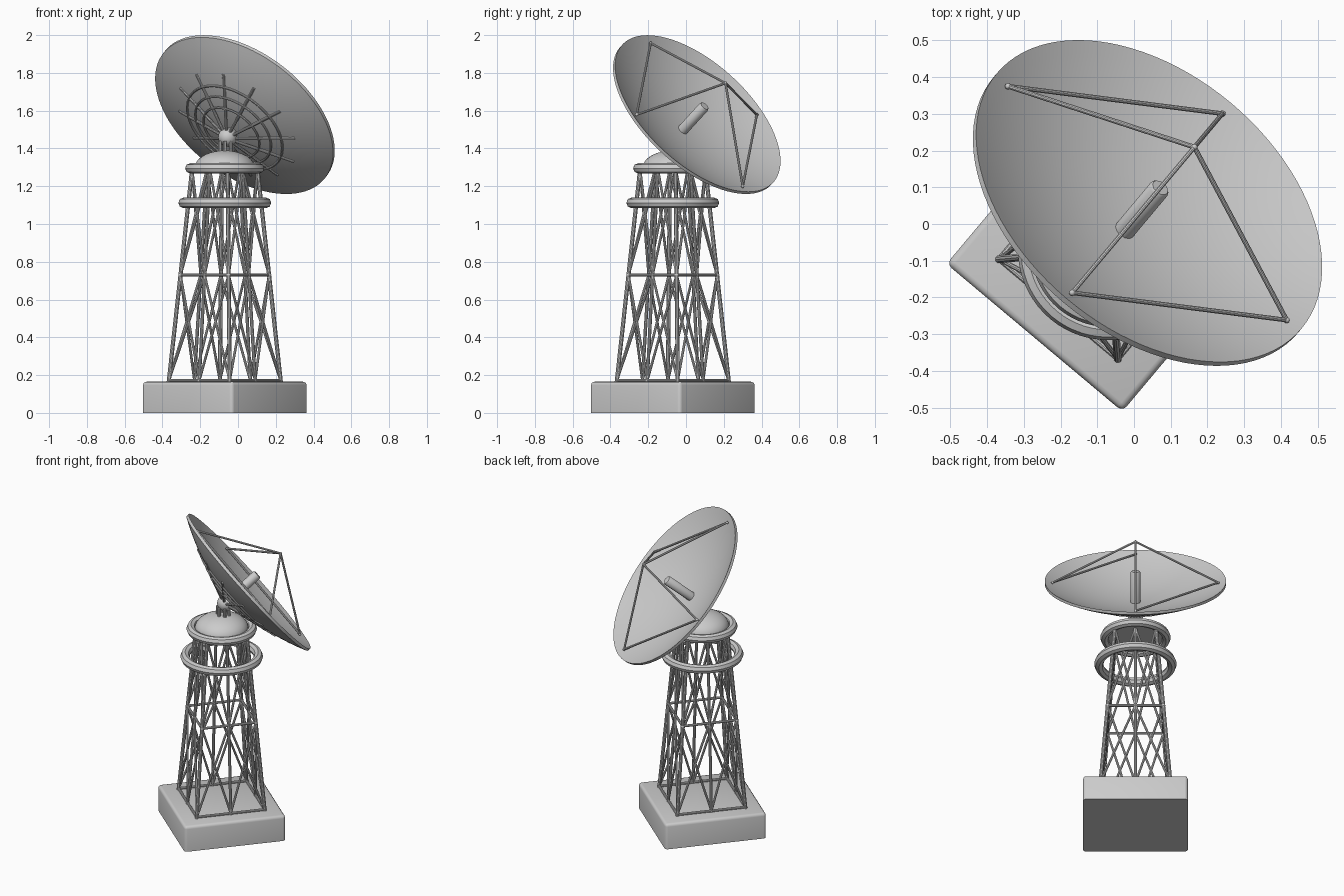
import bpy, bmesh, math
from mathutils import Vector, Matrix

if "Cube" in bpy.data.objects:
    bpy.data.objects.remove(bpy.data.objects["Cube"])

# Tower frame (turned 40 degrees) and dish frame (tipped 50 degrees from vertical)
TOWER = Matrix.Translation((-0.07, -0.07, 0)) @ Matrix.Rotation(math.radians(-40), 4, 'Z')
DISH = TOWER @ Matrix.Translation((0, 0.173, 1.585)) @ Matrix.Rotation(math.radians(-50), 4, 'X')


def finish(bm, name, frame, smooth=True):
    bmesh.ops.recalc_face_normals(bm, faces=bm.faces)
    me = bpy.data.meshes.new(name)
    bm.to_mesh(me)
    bm.free()
    ob = bpy.data.objects.new(name, me)
    bpy.context.collection.objects.link(ob)
    ob.matrix_world = frame
    if smooth:
        bpy.ops.object.select_all(action='DESELECT')
        ob.select_set(True)
        bpy.context.view_layer.objects.active = ob
        bpy.ops.object.shade_smooth_by_angle(angle=math.radians(35))
    return ob


def lathe(name, profile, frame, steps=64, closed=False):
    bm = bmesh.new()
    vs = [bm.verts.new((r, 0, z)) for r, z in profile]
    es = [bm.edges.new(p) for p in zip(vs, vs[1:])]
    if closed:
        es.append(bm.edges.new((vs[-1], vs[0])))
    bmesh.ops.spin(bm, geom=vs + es, cent=(0, 0, 0), axis=(0, 0, 1),
                   angle=math.tau, steps=steps, use_merge=True)
    bmesh.ops.remove_doubles(bm, verts=bm.verts, dist=1e-5)
    return finish(bm, name, frame)


def torus(name, major, minor, z, frame, sides=8, steps=64):
    prof = [(major + minor * math.cos(k * math.tau / sides),
             z + minor * math.sin(k * math.tau / sides)) for k in range(sides)]
    return lathe(name, prof, frame, steps, True)


def bars(name, pairs, radius, frame, joints=(), joint_radius=0.01):
    bm = bmesh.new()
    for a, b in pairs:
        a, b = Vector(a), Vector(b)
        d = b - a
        m = Matrix.Translation((a + b) / 2) @ d.to_track_quat('Z', 'Y').to_matrix().to_4x4()
        bmesh.ops.create_cone(bm, cap_ends=True, segments=10, radius1=radius,
                              radius2=radius, depth=d.length, matrix=m)
    for p in joints:
        bmesh.ops.create_uvsphere(bm, u_segments=12, v_segments=8, radius=joint_radius,
                                  matrix=Matrix.Translation(p))
    return finish(bm, name, frame)


# Concrete base block
bm = bmesh.new()
bmesh.ops.create_cube(bm, size=1, matrix=Matrix.Translation((0, 0, 0.0825)) @ Matrix.Diagonal((0.625, 0.625, 0.165, 1)))
edges = [e for e in bm.edges if any(v.co.z > 0.1 for v in e.verts)]
bmesh.ops.bevel(bm, geom=edges, offset=0.018, segments=3, profile=0.5, affect='EDGES')
finish(bm, "base_block", TOWER)

# Lattice tower: eight legs, level frames and crossed braces
Z0, Z1, Z2 = 0.172, 0.73, 1.29


def node(k, z):
    """Corner (even k) or side midpoint (odd k) of the tapering square at height z."""
    h = 0.21 - 0.078 * (z - Z0)
    x, y = [(-1, -1), (0, -1), (1, -1), (1, 0), (1, 1), (0, 1), (-1, 1), (-1, 0)][k % 8]
    return Vector((x * h, y * h, z))


bars("tower_corner_legs", [(node(k, Z0 - 0.01), node(k, Z2)) for k in range(0, 8, 2)], 0.011, TOWER)
bars("tower_middle_legs", [(node(k, Z0 - 0.01), node(k, Z2)) for k in range(1, 8, 2)], 0.009, TOWER)
bars("tower_level_frames", [(node(k, z), node(k + 2, z)) for k in range(0, 8, 2) for z in (Z0, Z1)],
     0.008, TOWER, [node(k, Z1) for k in range(0, 8, 2)], 0.012)
braces = []
for k in range(8):
    for lo, hi in ((Z0, Z1), (Z1, Z2)):
        braces.append((node(k, lo), node(k + 1, hi)))
        braces.append((node(k + 1, lo), node(k, hi)))
bars("tower_braces", braces, 0.007, TOWER)

# Walkway rings and rotating dome
torus("lower_ring", 0.218, 0.028, 1.112, TOWER)
torus("upper_ring", 0.183, 0.027, 1.295, TOWER)
dome = [(0, 1.285), (0.175, 1.285), (0.175, 1.297), (0.16, 1.297)]
dome += [(0.16 * math.cos(a), 1.297 + 0.092 * math.sin(a))
         for a in (k * math.pi / 20 for k in range(1, 10))] + [(0, 1.389)]
lathe("dome", dome, TOWER, 48)

# Pivot ball on short posts
posts = [(0.035 * math.cos(k * math.tau / 6), 0.01 + 0.035 * math.sin(k * math.tau / 6)) for k in range(6)]
bars("pivot_posts", [((x, y, 1.37), (x, y, 1.44)) for x, y in posts], 0.01, TOWER)
bm = bmesh.new()
bmesh.ops.create_uvsphere(bm, u_segments=24, v_segments=16, radius=0.05,
                          matrix=Matrix.Translation((0, 0, -0.195)))
finish(bm, "pivot_ball", DISH)
lathe("pivot_cone", [(0, -0.2), (0.045, -0.2), (0.025, -0.125), (0, -0.125)], DISH, 24)

# Dish shell: parabolic front and back with a thin rim
R, DEPTH, THICK = 0.541, 0.135, 0.018
curve = [(R * k / 16, DEPTH * ((k / 16) ** 2 - 1)) for k in range(17)]
lathe("dish", curve + [(r, z - THICK) for r, z in reversed(curve)], DISH, 96)

# Ribs and hoops behind the dish
def rib_z(r):
    return -0.195 + 0.31 * max(r - 0.03, 0)


ribs = []
for k in range(12):
    a = (k + 0.5) * math.tau / 12
    c, s = math.cos(a), math.sin(a)
    ribs.append(((0.03 * c, 0.03 * s, rib_z(0.03)), (0.36 * c, 0.36 * s, rib_z(0.36))))
bars("dish_ribs", ribs, 0.008, DISH)
for i, r in enumerate((0.17, 0.23, 0.29)):
    torus(f"rib_hoop_{i + 1}", r, 0.006, rib_z(r) - 0.004, DISH, 8, 48)

# Feed horn and its strut frame
lathe("feed_horn", [(0, -0.135), (0.029, -0.135), (0.029, 0.055), (0.024, 0.062), (0, 0.062)], DISH, 12)
apex = (0, 0, 0.25)
left, right, low, high = (-0.495, 0, -0.01), (0.495, 0, -0.01), (0, 0.495, -0.01), (0, -0.495, -0.01)
bars("feed_struts", [(apex, p) for p in (left, right, low, high)] + [(left, low), (high, right)],
     0.0065, DISH, (apex, left, right, low, high), 0.0085)
